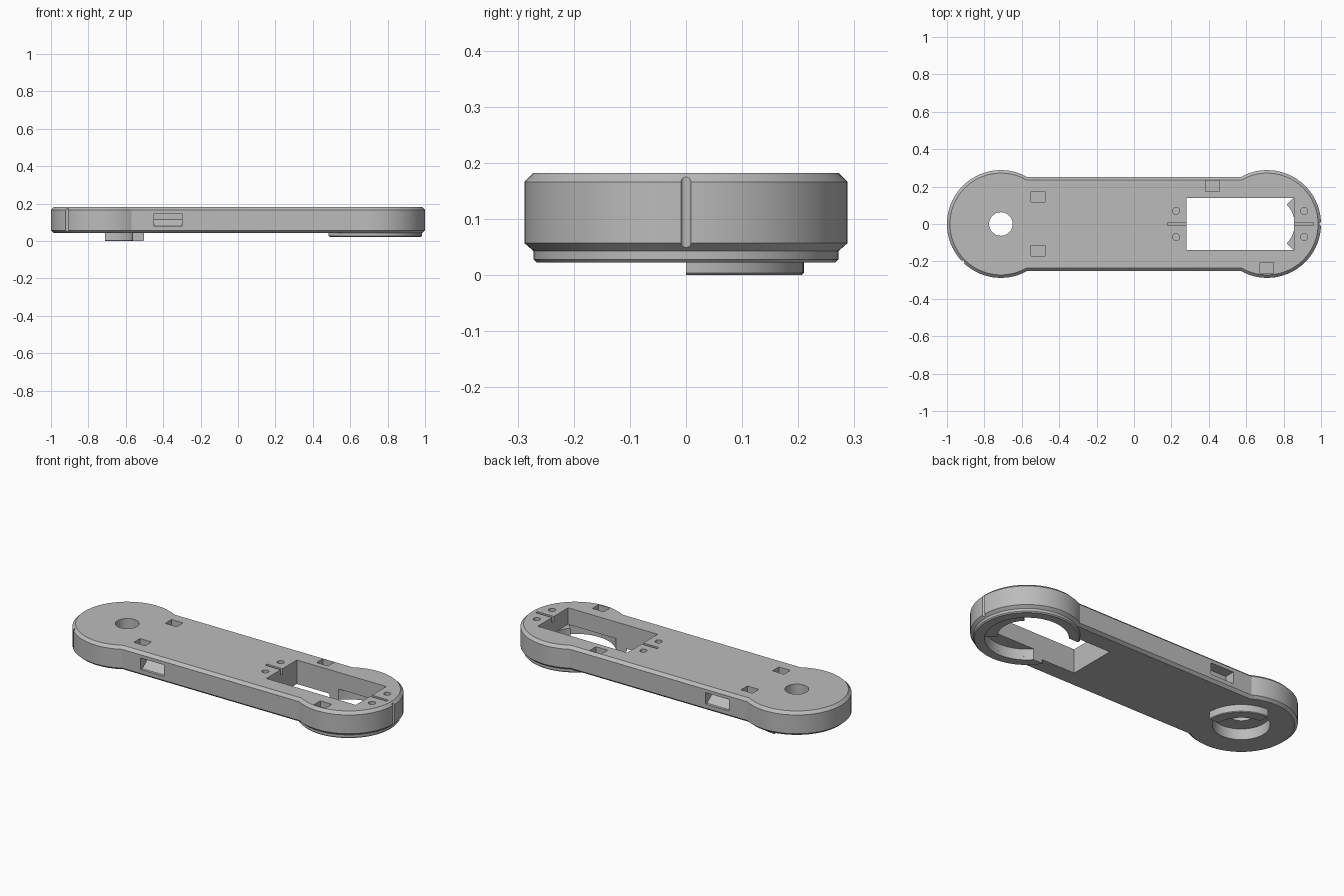
import bpy, bmesh, math
from mathutils import Matrix

cube = bpy.data.objects.get("Cube")
if cube:
    bpy.data.objects.remove(cube, do_unlink=True)

END_X, END_R, HALF_W = 0.712, 0.288, 0.25
BOTTOM, TOP = 0.043, 0.182

grey = bpy.data.materials.new("plain grey")
grey.use_nodes = True
colour = (0.5, 0.5, 0.5, 1)
grey.diffuse_color = colour
grey.node_tree.nodes["Principled BSDF"].inputs["Base Color"].default_value = colour


def make(name, bm):
    bmesh.ops.recalc_face_normals(bm, faces=bm.faces)
    mesh = bpy.data.meshes.new(name)
    bm.to_mesh(mesh)
    bm.free()
    mesh.materials.append(grey)
    obj = bpy.data.objects.new(name, mesh)
    bpy.context.collection.objects.link(obj)
    return obj


def box(name, x, y, z):
    """Box from three (low, high) ranges."""
    bm = bmesh.new()
    bmesh.ops.create_cube(bm, size=1)
    for v in bm.verts:
        v.co = [r[0] if c < 0 else r[1] for c, r in zip(v.co, (x, y, z))]
    return make(name, bm)


def cylinder(name, x, y, r, z0, z1, sides=64):
    bm = bmesh.new()
    bmesh.ops.create_cone(bm, cap_ends=True, segments=sides, radius1=r, radius2=r,
                          depth=z1 - z0, matrix=Matrix.Translation((x, y, (z0 + z1) / 2)))
    return make(name, bm)


def stack(name, loops):
    """Closed solid through matching loops of points."""
    bm = bmesh.new()
    rings = [[bm.verts.new(p) for p in loop] for loop in loops]
    n = len(rings[0])
    for low, high in zip(rings, rings[1:]):
        for i in range(n):
            j = (i + 1) % n
            bm.faces.new((low[i], low[j], high[j], high[i]))
    bm.faces.new(rings[0])
    bm.faces.new(rings[-1])
    return make(name, bm)


def sector(name, cx, profile, start, end, steps=24):
    """Sweep an (r, z) profile through an arc about a vertical axis."""
    loops = []
    for i in range(steps + 1):
        a = math.radians(start + (end - start) * i / steps)
        loops.append([(cx + r * math.cos(a), r * math.sin(a), z) for r, z in profile])
    return stack(name, loops)


def outline(inset, z, steps=56):
    """Two round ends joined by a slightly narrower bar."""
    r = END_R - inset
    a = math.pi - math.asin((HALF_W - inset) / r)
    half = [(END_X + r * math.cos(t), r * math.sin(t), z)
            for t in (-a + 2 * a * i / steps for i in range(steps + 1))]
    return half + [(-x, -y, z) for x, y, z in half]


def cut(obj, cutters):
    bpy.context.view_layer.objects.active = obj
    for c in cutters:
        mod = obj.modifiers.new("cut", 'BOOLEAN')
        mod.operation, mod.solver, mod.object = 'DIFFERENCE', 'EXACT', c
        bpy.ops.object.modifier_apply(modifier=mod.name)
        bpy.data.objects.remove(c, do_unlink=True)


# Arm body with chamfered rims
body = stack("arm_body", [outline(0.016, BOTTOM), outline(0, 0.057),
                          outline(0, 0.166), outline(0.016, TOP)])

# Rectangular window, round socket, bearing recess and axle hole
cutters = [
    box("window_cutter", (0.28, 0.855), (-0.14, 0.14), (-0.1, 0.3)),
    cylinder("socket_cutter", END_X, 0, 0.215, -0.1, 0.085),
    cylinder("recess_cutter", -END_X, 0, 0.147, -0.1, 0.105),
    cylinder("axle_cutter", -END_X, 0, 0.063, -0.1, 0.3, 40),
]
# Screw holes and wire grooves beside the window
for x in (0.225, 0.91):
    for y in (-0.07, 0.07):
        cutters.append(cylinder("screw_cutter", x, y, 0.019, 0.125, 0.3, 20))
for x in ((0.18, 0.3), (0.84, 0.96)):
    cutters.append(box("groove_cutter", x, (-0.008, 0.008), (0.15, 0.3)))
# Small screw holes in the bearing recess
for s in (-1, 1):
    cutters.append(cylinder("pin_cutter", -END_X - s * 0.06, s * 0.06, 0.008, 0.08, 0.14, 12))
# Square pockets in the top
for x, y in ((-0.513, 0.146), (-0.513, -0.143), (0.42, 0.203), (0.71, -0.235)):
    cutters.append(box("pocket_cutter", (x - 0.037, x + 0.037),
                       (y - 0.029, y + 0.029), (0.12, 0.3)))
# Side slots with a sloping floor
for s in (-1, 1):
    section = [(0.3, 0.08), (0.235, 0.08), (0.19, 0.115), (0.19, 0.147), (0.3, 0.147)]
    cutters.append(stack("slot_cutter", [[(x, s * y, z) for y, z in section]
                                         for x in (-0.45, -0.3)]))
# Vertical index marks on both ends
for cx, angle in ((END_X, 0), (-END_X, 225)):
    a = math.radians(angle)
    cutters.append(cylinder("mark_cutter", cx + END_R * math.cos(a),
                            END_R * math.sin(a), 0.009, 0.0, 0.3, 20))
cut(body, cutters)

# Open collar under the socket
collar = sector("socket_collar", END_X,
                [(0.215, 0.05), (0.215, 0.022), (0.266, 0.022), (0.272, 0.028), (0.272, 0.05)],
                -147, 147, 80)
cut(collar, [box("gap_cutter", (0.3, END_X), (-0.14, 0.14), (-0.1, 0.3))])

# Quarter stop inside the socket and the matching lug at the other end
stop = sector("socket_stop", END_X,
              [(0.147, 0.043), (0.225, 0.043), (0.225, 0.087), (0.147, 0.087)], -45, 45)
lug = sector("turning_lug", -END_X,
             [(0.147, 0.05), (0.147, 0.004), (0.151, 0), (0.206, 0), (0.21, 0.004), (0.21, 0.05)],
             0, 90)

# Smooth curved walls, keep edges sharp
for obj in (body, collar, stop, lug):
    bpy.ops.object.select_all(action='DESELECT')
    obj.select_set(True)
    bpy.context.view_layer.objects.active = obj
    bpy.ops.object.shade_smooth_by_angle(angle=math.radians(25))
